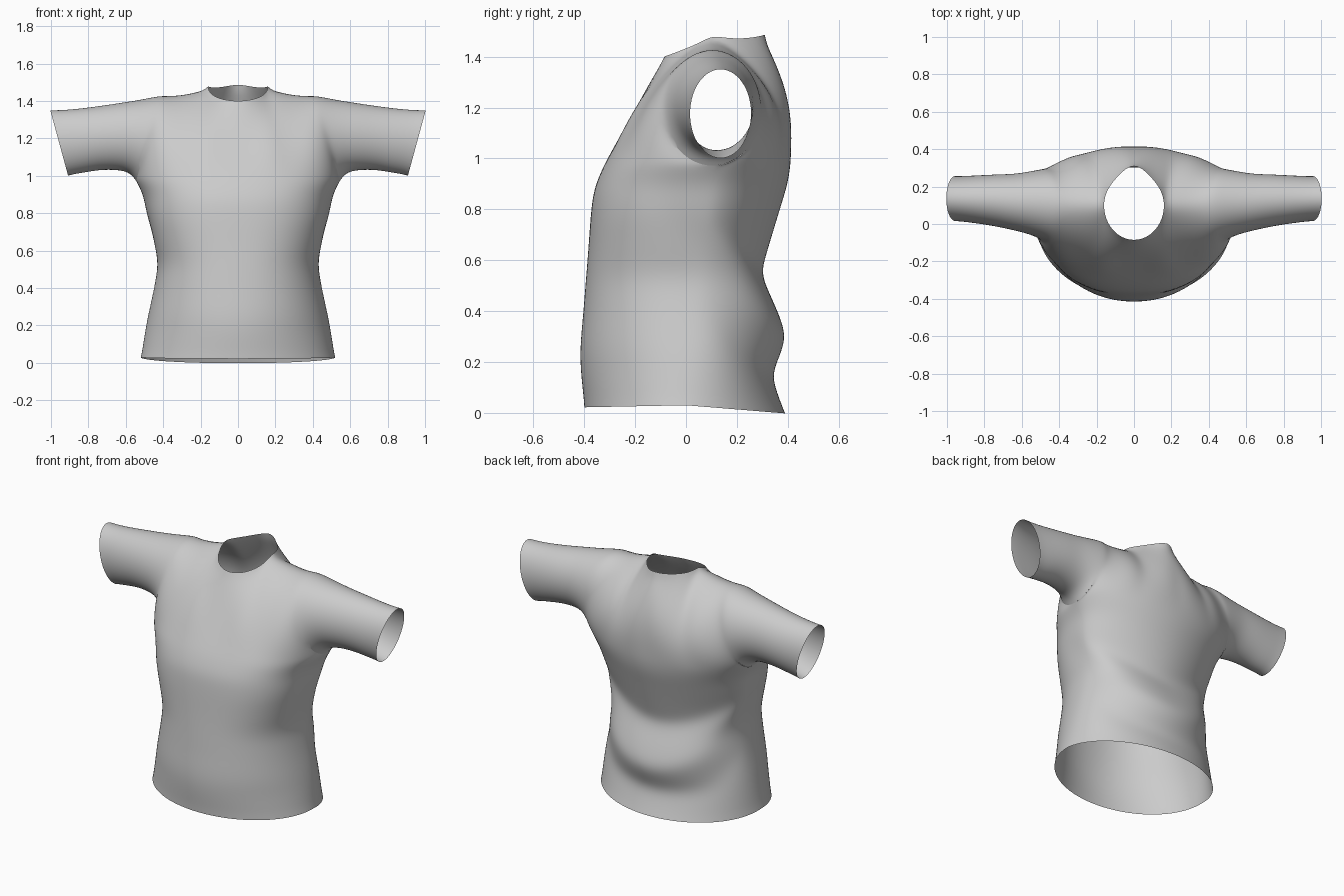
import bpy, bmesh
from math import sin, cos, pi, exp
from mathutils import Vector

if "Cube" in bpy.data.objects:
    bpy.data.objects.remove(bpy.data.objects["Cube"])


def sample(table, t):
    """Smooth interpolation through rows of (position, value, value...)."""
    n = len(table)
    i = 0
    while i < n - 2 and t > table[i + 1][0]:
        i += 1
    a, b = table[i], table[i + 1]
    p, q = table[max(i - 1, 0)], table[min(i + 2, n - 1)]
    h = b[0] - a[0]
    f = min(max((t - a[0]) / h, 0), 1)
    out = []
    for k in range(1, len(a)):
        m0 = (b[k] - p[k]) / (b[0] - p[0]) * h
        m1 = (q[k] - a[k]) / (q[0] - a[0]) * h
        out.append((2*f**3 - 3*f*f + 1)*a[k] + (f**3 - 2*f*f + f)*m0
                   + (3*f*f - 2*f**3)*b[k] + (f**3 - f*f)*m1)
    return out


# Torso profiles by height
SIDE = [(0, .52, 0), (.2, .488, .02), (.4, .447, .03), (.52, .432, .04),
        (.64, .455, .05), (.8, .492, .07), (.9, .511, .09), (.97, .545, .107)]
FRONT = [(0, -.40), (.2, -.417), (.4, -.403), (.6, -.387), (.8, -.372),
         (.88, -.36), (.97, -.325)]
BACK = [(0, .39), (.08, .36), (.15, .34), (.22, .368), (.3, .392), (.4, .36),
        (.5, .315), (.55, .297), (.6, .31), (.8, .37), (.9, .4), (.97, .412)]
# Sleeve rings: top x, top z, bottom x, bottom z, front y, back y
SLEEVE = [(0, .42, 1.433, .545, .97, -.09, .30),
          (.2, .53, 1.41, .585, 1.012, -.06, .285),
          (.4, .63, 1.394, .65, 1.027, -.038, .272),
          (.6, .75, 1.376, .74, 1.027, -.015, .268),
          (.8, .88, 1.36, .83, 1.012, .002, .262),
          (1, 1.004, 1.352, .908, 1.0, .015, .257)]
COLS, LOW, UP, ARM = 36, 30, 14, 14
ARMPIT = .97
NECK = 1 / 3


def torso(s, z, back):
    w, ys = sample(SIDE, z)
    c = max(cos(s * pi / 2), 0)
    if back:
        # folds sag from the sides down to the middle of the back
        ze = max(z - .3 * abs(s) ** 1.7 * min(z / .3, 1) * min(1, (ARMPIT - z) / .3), 0)
        y = ys + (sample(BACK, ze)[0] - ys) * c
        drop = .03 - .032 * c
    else:
        # the chest is flatter across than the hem
        e = 2 + .5 * min(max((z - .15) / .6, 0), 1)
        c = max(1 - abs(sin(s * pi / 2)) ** e, 0) ** (1 / e)
        y = ys + (sample(FRONT, z)[0] - ys) * c
        drop = .03 - .008 * c
    x = w * sin(s * pi / 2)
    # diagonal fold on the flank
    d = (z - .72) * .64 + (y - .02) * .77
    x *= 1 - .05 * exp(-(d / .06) ** 2) * abs(s) * max(0, 1 - z / ARMPIT) * min(1, z * 4)
    return Vector((x, y, z + drop * (1 - z / ARMPIT)))


def sleeve(q, phi, side):
    xt, zt, xb, zb, yf, yb = sample(SLEEVE, q)
    f = (1 - cos(phi)) / 2
    return Vector((side * (xb + (xt - xb) * f), (yf + yb) / 2 - (yb - yf) / 2 * sin(phi),
                   zb + (zt - zb) * f))


def neck_and_shoulder(s, back):
    a = abs(s)
    sg = 1 if s >= 0 else -1
    if a <= NECK:
        ang = a / NECK * pi / 2
        c = max(cos(ang), 0)
        if back:
            return Vector((sg*.162*sin(ang), .1 + .17*c + .045*c**8,
                           1.482 - .012*sin(2*ang) + .007*c**4))
        return Vector((sg*.162*sin(ang), .1 - .187*c, 1.482 - .082*c**.8))
    f = (a - NECK) / (1 - NECK)
    return Vector((sg*(.162 + .258*f), .1 + .005*f, 1.482 - .049*f - .012*sin(pi*f)))


def yoke(s, v, back):
    side = 1 if s >= 0 else -1
    a = abs(s)
    p = torso(s, ARMPIT, back).lerp(neck_and_shoulder(s, back), v)
    edge = sleeve(0, -pi * v if back else pi * v, side)
    dev = edge - sleeve(0, 0, side).lerp(sleeve(0, pi, side), v)
    p += dev * a ** 1.5
    b = sin(pi * v)
    m = a * (1 - a) ** 2
    if back:
        p.y += b * (.02 * (1 - a) + .38 * m) + .012 * b * exp(-(p.x / .05) ** 2)
    else:
        p.y -= b * .16 * m * min(1, a * 3)
    p.z += .12 * b * m * v
    # soft pleats running down from the shoulders
    p.y += .006 * sin(26 * abs(p.x)) * b * b * (1 - a ** 3)
    return p


bm = bmesh.new()


def grid(fn, nu, nv):
    vs = [[bm.verts.new(fn(i / nu, j / nv)) for i in range(nu + 1)] for j in range(nv + 1)]
    for j in range(nv):
        for i in range(nu):
            bm.faces.new((vs[j][i], vs[j][i+1], vs[j+1][i+1], vs[j+1][i]))


# Front and back panels
for back in (False, True):
    grid(lambda u, v: torso(2*u - 1, v * ARMPIT, back), COLS, LOW)
    grid(lambda u, v: yoke(2*u - 1, v, back), COLS, UP)
# Sleeves share the armhole points of the panels
for side in (-1, 1):
    grid(lambda u, v: sleeve(v, 2 * pi * u, side), 2 * UP, ARM)

bmesh.ops.remove_doubles(bm, verts=bm.verts, dist=.0015)
bmesh.ops.recalc_face_normals(bm, faces=bm.faces)
# Soften the inner seams, leaving the open hems in place
inner = [v for v in bm.verts if not v.is_boundary]
for _ in range(3):
    bmesh.ops.smooth_vert(bm, verts=inner, factor=.5,
                          use_axis_x=True, use_axis_y=True, use_axis_z=True)
mesh = bpy.data.meshes.new("shirt")
bm.to_mesh(mesh)
bm.free()
shirt = bpy.data.objects.new("shirt", mesh)
bpy.context.collection.objects.link(shirt)
for p in mesh.polygons:
    p.use_smooth = True

# Smooth cloth
sub = shirt.modifiers.new("subdivide", 'SUBSURF')
sub.levels = sub.render_levels = 1
